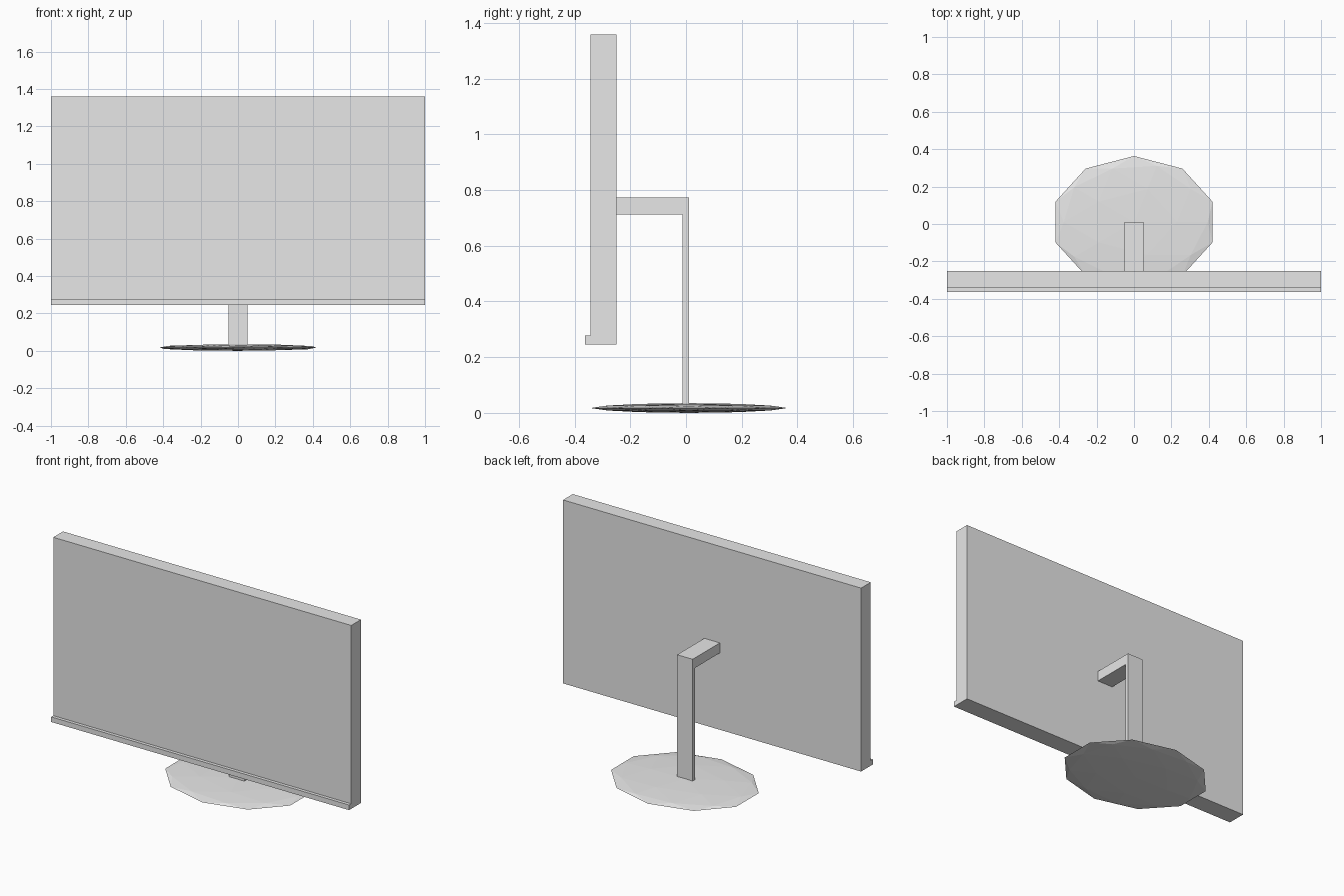
import bpy
import bmesh

if "Cube" in bpy.data.objects:
    bpy.data.objects.remove(bpy.data.objects["Cube"])

grey = bpy.data.materials.new("light grey")
grey.diffuse_color = (0.8, 0.8, 0.8, 1)
grey.use_nodes = True
grey.node_tree.nodes["Principled BSDF"].inputs["Base Color"].default_value = grey.diffuse_color


def add_object(name, bm):
    bmesh.ops.recalc_face_normals(bm, faces=bm.faces)
    mesh = bpy.data.meshes.new(name)
    bm.to_mesh(mesh)
    bm.free()
    mesh.materials.append(grey)
    obj = bpy.data.objects.new(name, mesh)
    bpy.context.collection.objects.link(obj)
    return obj


def extrude_profile(name, profile, half_width):
    """Extrude a (y, z) side profile symmetrically along x."""
    bm = bmesh.new()
    face = bm.faces.new([bm.verts.new((-half_width, y, z)) for y, z in profile])
    result = bmesh.ops.extrude_face_region(bm, geom=[face], use_keep_orig=True)
    moved = [v for v in result["geom"] if isinstance(v, bmesh.types.BMVert)]
    bmesh.ops.translate(bm, verts=moved, vec=(2 * half_width, 0, 0))
    return add_object(name, bm)


# Screen panel with a thin lip along its lower front edge
extrude_profile("screen", [
    (-0.363, 0.246), (-0.25, 0.246), (-0.25, 1.359),
    (-0.343, 1.359), (-0.343, 0.277), (-0.363, 0.277)], 1.0)

# Upright post bending forward into the mounting arm
extrude_profile("stand", [
    (-0.013, 0.02), (0.0105, 0.02), (0.0105, 0.773),
    (-0.25, 0.773), (-0.25, 0.712), (-0.013, 0.712)], 0.052)

# Flattened faceted foot
bm = bmesh.new()
bmesh.ops.create_icosphere(bm, subdivisions=2, radius=1)
bmesh.ops.scale(bm, verts=bm.verts, vec=(0.441, 0.353, 0.0175))
bmesh.ops.translate(bm, verts=bm.verts, vec=(0, 0.0105, 0.0175))
add_object("base", bm)
